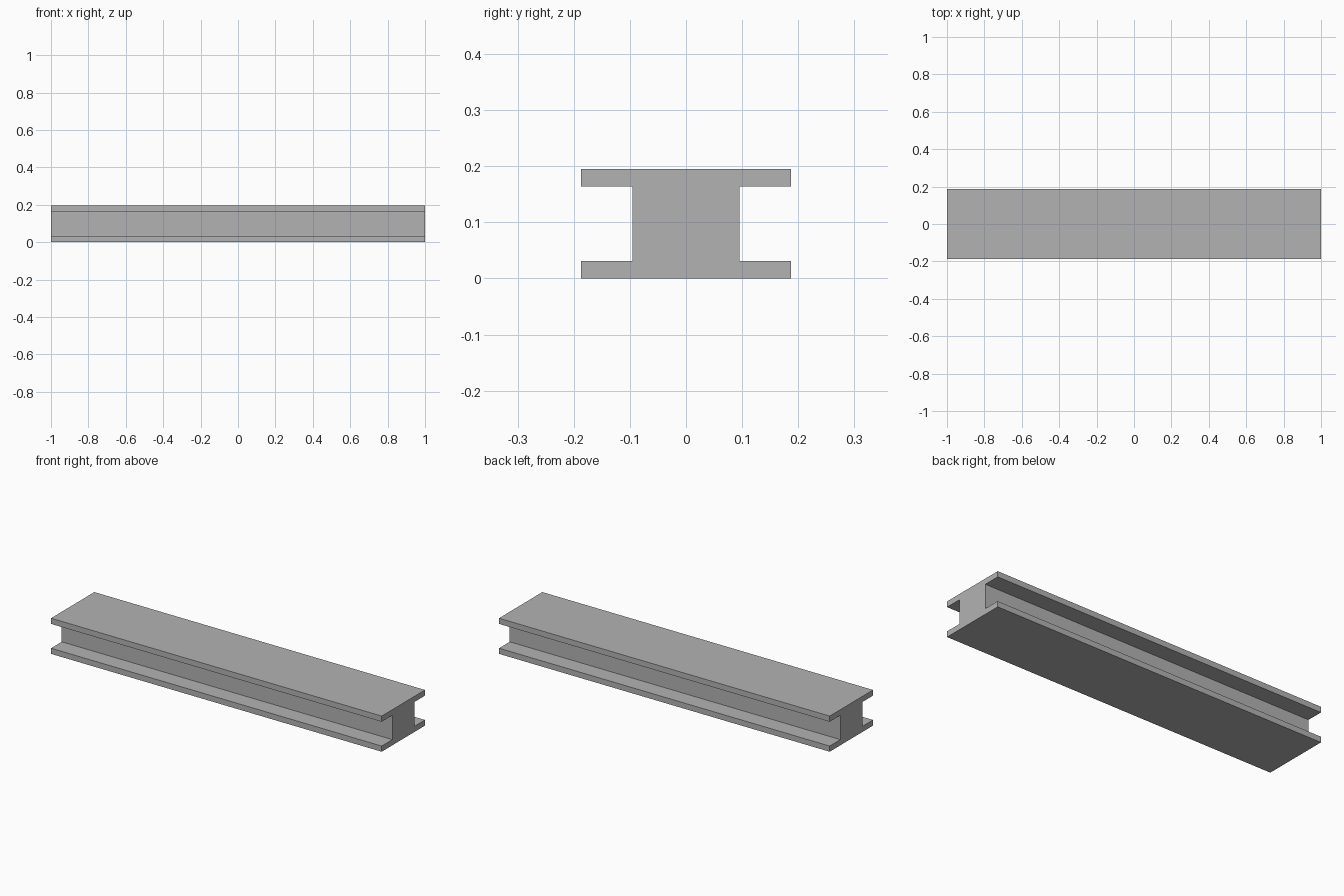
import bpy
import bmesh

cube = bpy.data.objects.get("Cube")
if cube:
    bpy.data.objects.remove(cube, do_unlink=True)

HALF_LENGTH = 1.0
FLANGE = 0.187      # half width of the flanges
WEB = 0.095         # half width of the web
HEIGHT = 0.195
THICK = 0.031       # flange thickness

# Plain steel colour
steel = bpy.data.materials.new("steel grey")
steel.use_nodes = True
grey = (0.45, 0.45, 0.45, 1.0)
steel.diffuse_color = grey
steel.node_tree.nodes["Principled BSDF"].inputs["Base Color"].default_value = grey

# Half of the I profile (y, z), mirrored to close the outline
half = [(FLANGE, 0), (FLANGE, THICK), (WEB, THICK),
        (WEB, HEIGHT - THICK), (FLANGE, HEIGHT - THICK), (FLANGE, HEIGHT)]
outline = half + [(-y, z) for y, z in reversed(half)]

# Extrude the profile along the beam
bm = bmesh.new()
end = bm.faces.new([bm.verts.new((-HALF_LENGTH, y, z)) for y, z in outline])
sweep = bmesh.ops.extrude_face_region(bm, geom=[end], use_keep_orig=True)
verts = [g for g in sweep["geom"] if isinstance(g, bmesh.types.BMVert)]
bmesh.ops.translate(bm, verts=verts, vec=(2 * HALF_LENGTH, 0, 0))
bmesh.ops.recalc_face_normals(bm, faces=bm.faces)

mesh = bpy.data.meshes.new("i_beam")
bm.to_mesh(mesh)
bm.free()
mesh.materials.append(steel)
beam = bpy.data.objects.new("i_beam", mesh)
bpy.context.collection.objects.link(beam)
